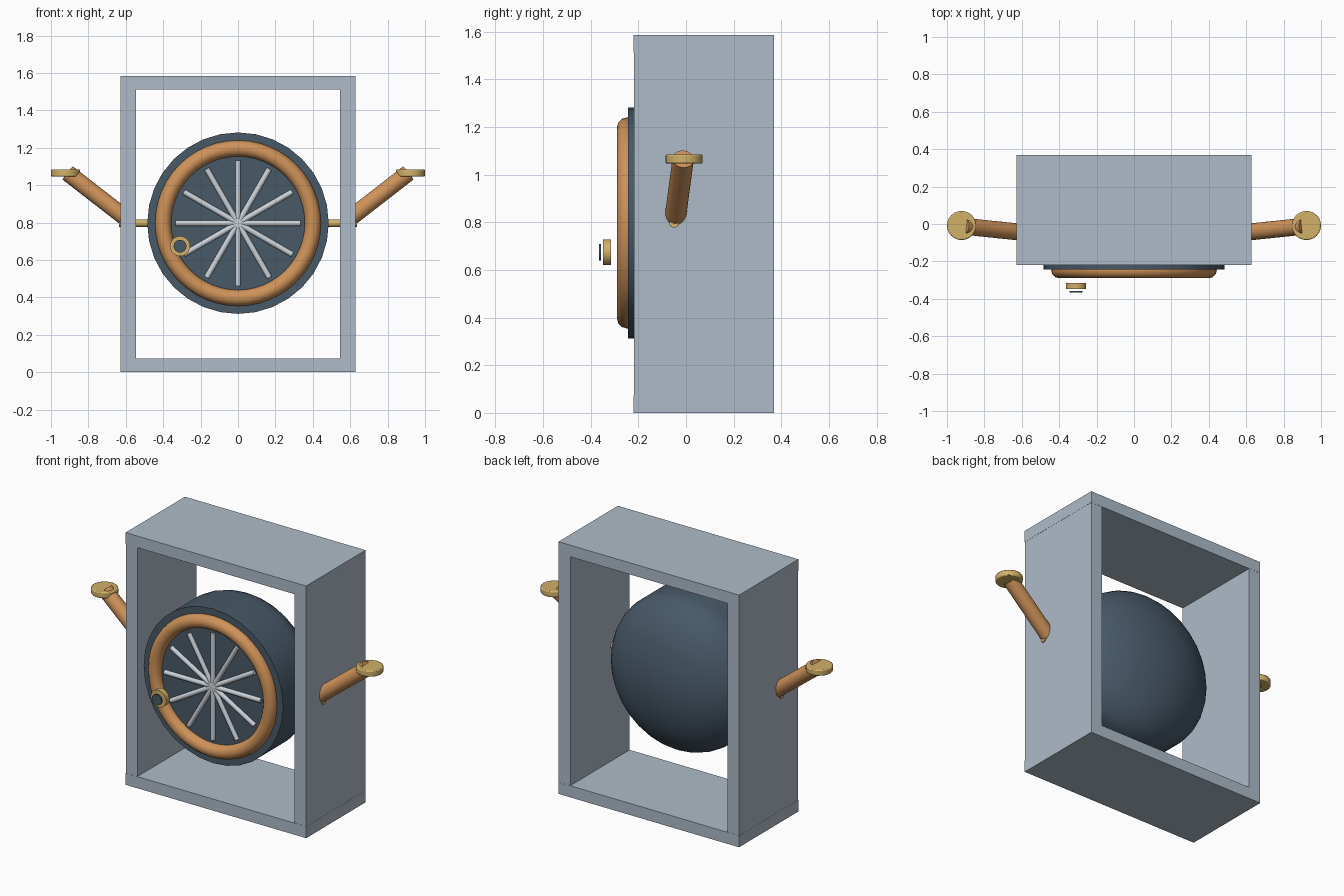
import bpy
import bmesh
import math
from mathutils import Vector, Matrix

if "Cube" in bpy.data.objects:
    bpy.data.objects.remove(bpy.data.objects["Cube"], do_unlink=True)


def material(name, rgb):
    mat = bpy.data.materials.new(name)
    mat.use_nodes = True
    color = (*rgb, 1)
    mat.diffuse_color = color
    mat.node_tree.nodes["Principled BSDF"].inputs["Base Color"].default_value = color
    return mat


steel = material("blue grey steel", (0.42, 0.50, 0.58))
slate = material("dark slate", (0.065, 0.10, 0.14))
copper = material("copper", (0.62, 0.29, 0.10))
brass = material("brass", (0.64, 0.44, 0.14))
silver = material("pale silver", (0.60, 0.65, 0.69))

CENTER_Z = 0.797


def finish(bm, name, mat, smooth=True):
    bmesh.ops.recalc_face_normals(bm, faces=bm.faces)
    mesh = bpy.data.meshes.new(name)
    bm.to_mesh(mesh)
    bm.free()
    mesh.materials.append(mat)
    obj = bpy.data.objects.new(name, mesh)
    bpy.context.collection.objects.link(obj)
    if smooth:
        bpy.ops.object.select_all(action="DESELECT")
        obj.select_set(True)
        bpy.context.view_layer.objects.active = obj
        bpy.ops.object.shade_smooth_by_angle(angle=math.radians(40))
    return obj


def box(name, low, high, mat):
    low, high = Vector(low), Vector(high)
    bm = bmesh.new()
    bmesh.ops.create_cube(bm, size=1)
    bmesh.ops.scale(bm, vec=high - low, verts=bm.verts)
    bmesh.ops.translate(bm, vec=(low + high) / 2, verts=bm.verts)
    return finish(bm, name, mat, smooth=False)


def add_rod(bm, start, end, radius, sides):
    start, end = Vector(start), Vector(end)
    axis = end - start
    turn = axis.to_track_quat("Z", "Y").to_matrix().to_4x4()
    bmesh.ops.create_cone(bm, cap_ends=True, segments=sides, radius1=radius,
                          radius2=radius, depth=axis.length,
                          matrix=Matrix.Translation((start + end) / 2) @ turn)


def rod(name, start, end, radius, mat, sides=24):
    bm = bmesh.new()
    add_rod(bm, start, end, radius, sides)
    return finish(bm, name, mat)


def lathe_y(name, profile, mat, steps, closed=False):
    """Spin (radius, y) points around the drum axis."""
    bm = bmesh.new()
    verts = [bm.verts.new((r, y, 0)) for r, y in profile]
    edges = [bm.edges.new(pair) for pair in zip(verts, verts[1:])]
    if closed:
        edges.append(bm.edges.new((verts[-1], verts[0])))
    bmesh.ops.spin(bm, geom=verts + edges, cent=(0, 0, 0), axis=(0, 1, 0),
                   angle=math.tau, steps=steps)
    bmesh.ops.remove_doubles(bm, verts=bm.verts, dist=0.0005)
    bmesh.ops.translate(bm, vec=(0, 0, CENTER_Z), verts=bm.verts)
    return finish(bm, name, mat)


# Open rectangular frame
box("frame_top", (-0.628, -0.22, 1.512), (0.628, 0.37, 1.585), steel)
box("frame_bottom", (-0.628, -0.22, 0), (0.628, 0.37, 0.073), steel)
for side, label in ((1, "left"), (-1, "right")):
    xs = sorted((side * 0.546, side * 0.627))
    box(f"frame_{label}_wall", (xs[0], -0.219, 0.04), (xs[1], 0.369, 1.548), steel)

# Drum with a flat front and a domed back
dome = [(0.485 * math.cos(t), 0.28 * math.sin(t))
        for t in (math.pi / 2 * i / 12 for i in range(13))]
lathe_y("drum", [(0, -0.244), (0.485, -0.244)] + dome, slate, 32)

# Wheel rim and spokes on the drum face
rim = [(0.40 + 0.043 * math.cos(t), -0.247 + 0.043 * math.sin(t))
       for t in (math.tau * i / 12 for i in range(12))]
lathe_y("wheel_rim", rim, copper, 48, closed=True)

bm = bmesh.new()
for i in range(12):
    a = math.tau * i / 12
    add_rod(bm, (0, -0.247, CENTER_Z),
            (0.335 * math.cos(a), -0.247, CENTER_Z + 0.335 * math.sin(a)), 0.015, 10)
finish(bm, "wheel_spokes", silver)

# Small knob standing off the rim
rod("rim_knob", (-0.31, -0.315, 0.674), (-0.31, -0.348, 0.674), 0.054, brass)
rod("rim_knob_cap", (-0.31, -0.357, 0.674), (-0.31, -0.366, 0.674), 0.034, slate)

# Axles and slanted side handles
for side, label in ((1, "left"), (-1, "right")):
    rod(f"{label}_axle", (side * 0.45, -0.05, 0.797),
        (side * 0.635, -0.05, 0.797), 0.02, brass, 16)
    rod(f"{label}_handle", (side * 0.575, -0.047, 0.805),
        (side * 0.91, -0.012, 1.065), 0.045, copper)
    knob = rod(f"{label}_handle_knob", (side * 0.922, -0.008, 1.046),
               (side * 0.922, -0.008, 1.084), 0.078, brass)
    bevel = knob.modifiers.new("soft edge", "BEVEL")
    bevel.width = 0.006
    bevel.segments = 2
